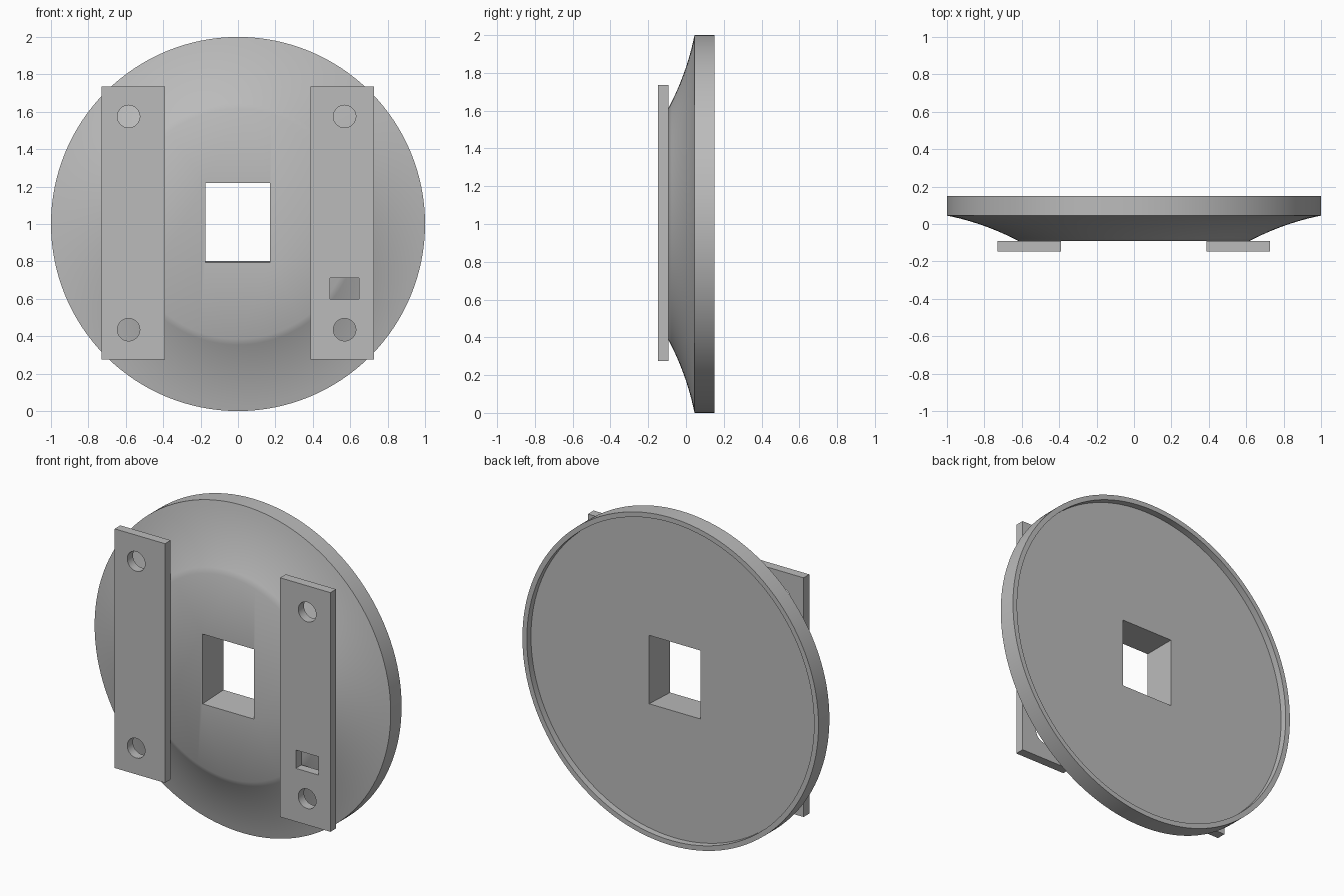
import bpy, bmesh, math
from mathutils import Matrix

SEGMENTS = 128
cube = bpy.data.objects.get("Cube")
if cube:
    bpy.data.objects.remove(cube, do_unlink=True)

grey = bpy.data.materials.new("plain grey")
grey.use_nodes = True
color = (0.5, 0.5, 0.5, 1)
grey.diffuse_color = color
grey.node_tree.nodes["Principled BSDF"].inputs["Base Color"].default_value = color


def finish(name, bm):
    bmesh.ops.recalc_face_normals(bm, faces=bm.faces)
    mesh = bpy.data.meshes.new(name)
    bm.to_mesh(mesh)
    bm.free()
    mesh.materials.append(grey)
    obj = bpy.data.objects.new(name, mesh)
    bpy.context.collection.objects.link(obj)
    return obj


def box(name, x, y, z):
    """Box from (low, high) ranges on each axis."""
    bm = bmesh.new()
    bmesh.ops.create_cube(bm, size=1)
    for v in bm.verts:
        v.co = [r[0] if c < 0 else r[1] for c, r in zip(v.co, (x, y, z))]
    return finish(name, bm)


def peg(name, x, z, radius):
    """Cylinder along y."""
    bm = bmesh.new()
    bmesh.ops.create_cone(bm, cap_ends=True, segments=48, radius1=radius, radius2=radius, depth=0.4,
                          matrix=Matrix.Translation((x, -0.12, z)) @ Matrix.Rotation(math.pi / 2, 4, 'X'))
    return finish(name, bm)


def cut(obj, cutter):
    """Subtract the cutter, then remove it."""
    mod = obj.modifiers.new("cut", 'BOOLEAN')
    mod.operation, mod.solver, mod.object = 'DIFFERENCE', 'EXACT', cutter
    bpy.ops.object.select_all(action='DESELECT')
    bpy.context.view_layer.objects.active = obj
    obj.select_set(True)
    bpy.ops.object.modifier_apply(modifier=mod.name)
    bpy.data.objects.remove(cutter, do_unlink=True)


def smooth(obj, degrees):
    bpy.ops.object.select_all(action='DESELECT')
    bpy.context.view_layer.objects.active = obj
    obj.select_set(True)
    bpy.ops.object.shade_smooth_by_angle(angle=math.radians(degrees))


# Dished disc: front face, concave flare, rim, back lip and recessed panel
p0, p1, p2 = (0.615, -0.092), (0.80, 0.005), (1.0, 0.045)
flare = []
for i in range(13):
    t = i / 12
    flare.append([(1 - t) ** 2 * a + 2 * t * (1 - t) * b + t * t * c for a, b, c in zip(p0, p1, p2)])
profile = flare + [(1.0, 0.15), (0.97, 0.15), (0.97, 0.11)]
bm = bmesh.new()
rings = []
for r, y in profile:
    angles = [math.tau * i / SEGMENTS for i in range(SEGMENTS)]
    rings.append([bm.verts.new((r * math.cos(a), y, 1 + r * math.sin(a))) for a in angles])
for a, b in zip(rings, rings[1:]):
    for i in range(SEGMENTS):
        j = (i + 1) % SEGMENTS
        bm.faces.new((a[i], a[j], b[j], b[i]))
bm.faces.new(rings[0])
bm.faces.new(rings[-1])
disc = finish("dished_disc", bm)

# Central window, with a slightly sloped sill
window = box("window_cutter", (-0.175, 0.172), (-0.3, 0.3), (0.785, 1.22))
for v in window.data.vertices:
    if v.co.y > 0 and v.co.z < 1:
        v.co.z = 0.81
cut(disc, window)
smooth(disc, 45)

# Mounting straps with bolt holes; the left one also has a small slot
for name, x0, x1, hole_x in (("right_strap", -0.73, -0.39, -0.585), ("left_strap", 0.387, 0.727, 0.57)):
    strap = box(name, (x0, x1), (-0.147, -0.092), (0.275, 1.735))
    for z in (0.435, 1.575):
        cut(strap, peg("hole_cutter", hole_x, z, 0.06))
    if x0 > 0:
        cut(strap, box("slot_cutter", (0.493, 0.648), (-0.4, 0.2), (0.6, 0.712)))
    smooth(strap, 30)
